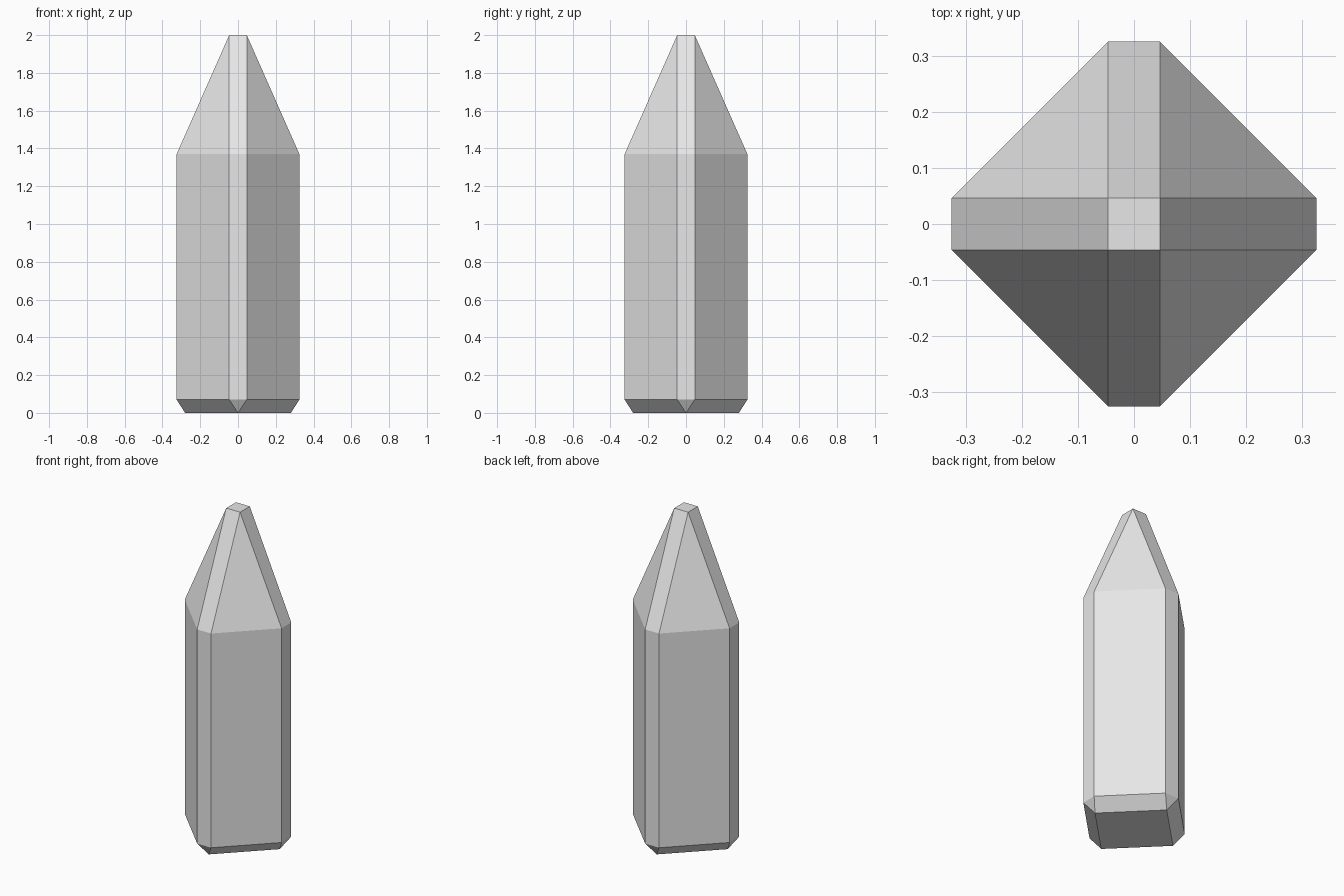
import bpy
import bmesh
from math import cos, sin, pi

cube = bpy.data.objects.get("Cube")
if cube:
    bpy.data.objects.remove(cube, do_unlink=True)

# Overall dimensions
R = 0.325       # half width of the shaft
E = 0.0465      # half width of the narrow faces
R_BASE = 0.28   # corner distance of the diamond base
Z_CHAMFER, Z_SHOULDER, Z_TIP = 0.07, 1.37, 2.0

# Single grey material
grey = bpy.data.materials.new("light grey")
grey.use_nodes = True
colour = (0.8, 0.8, 0.8, 1)
grey.diffuse_color = colour
grey.node_tree.nodes["Principled BSDF"].inputs["Base Color"].default_value = colour

bm = bmesh.new()


def turned(x, y, z, k):
    """Add a vertex turned k quarter turns about the z axis."""
    c, s = round(cos(k * pi / 2)), round(sin(k * pi / 2))
    return bm.verts.new((c * x - s * y, s * x + c * y, z))


# Corner points of each quarter: diamond base, two octagon rings, square tip
base = [turned(R_BASE, 0, 0, k) for k in range(4)]
low = [(turned(R, -E, Z_CHAMFER, k), turned(R, E, Z_CHAMFER, k)) for k in range(4)]
high = [(turned(R, -E, Z_SHOULDER, k), turned(R, E, Z_SHOULDER, k)) for k in range(4)]
tip = [turned(E, E, Z_TIP, k) for k in range(4)]

# Faces of each quarter
for k in range(4):
    n = (k + 1) % 4
    (la, lb), (ha, hb) = low[k], high[k]
    lc, hc = low[n][0], high[n][0]
    for face in (
        (base[k], lb, la),              # chamfer corner
        (base[k], base[n], lc, lb),     # chamfer side
        (la, lb, hb, ha),               # narrow shaft side
        (lb, lc, hc, hb),               # broad shaft side
        (ha, hb, tip[k], tip[k - 1]),   # narrow tapered side
        (hb, hc, tip[k]),               # broad tapered side
    ):
        bm.faces.new(face)

# Flat tip and base
bm.faces.new(tip)
bm.faces.new(base[::-1])
bmesh.ops.recalc_face_normals(bm, faces=bm.faces)

mesh = bpy.data.meshes.new("pointed_post")
bm.to_mesh(mesh)
bm.free()
mesh.materials.append(grey)
bpy.context.collection.objects.link(bpy.data.objects.new("pointed_post", mesh))
